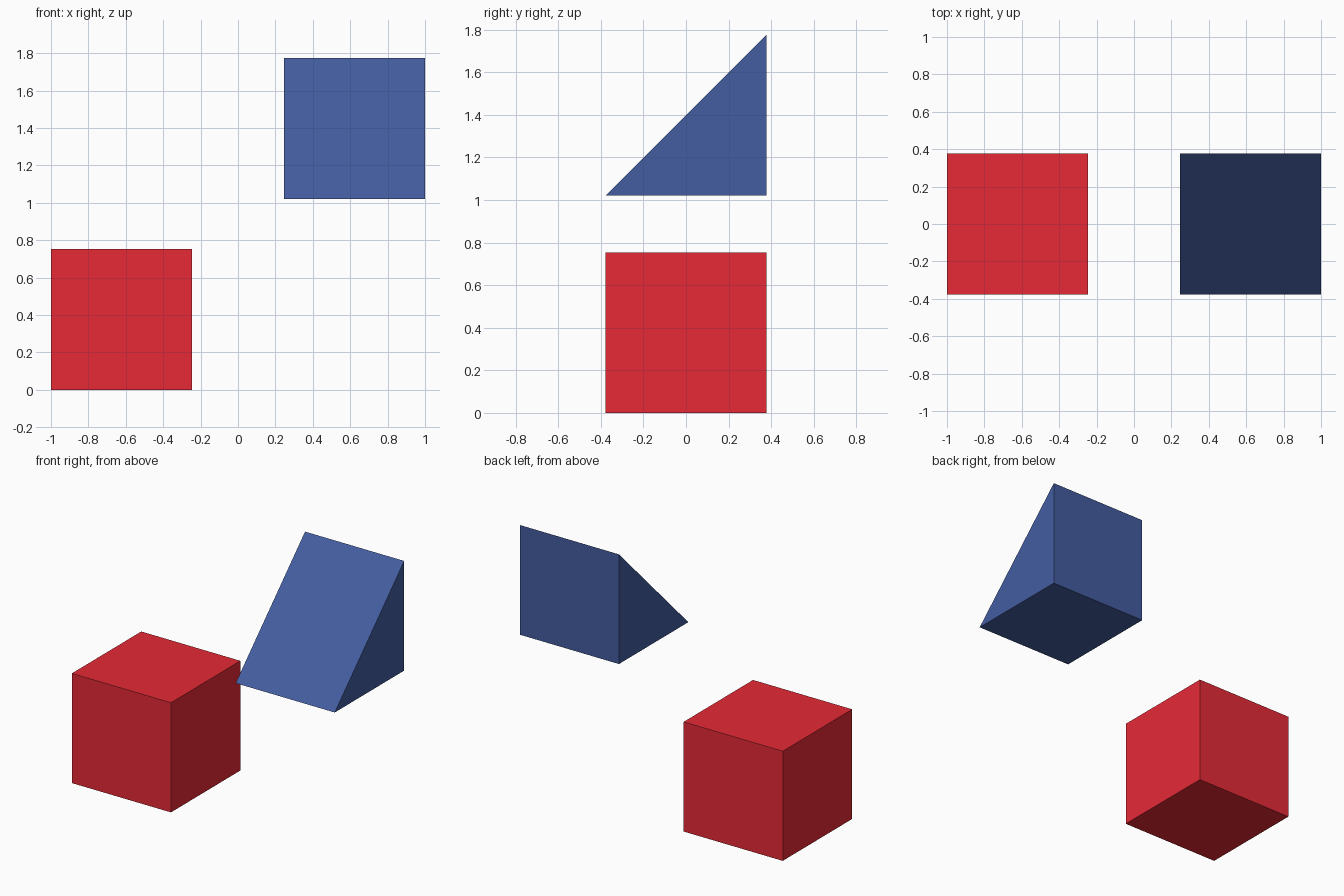
import bpy
import bmesh

if "Cube" in bpy.data.objects:
    bpy.data.objects.remove(bpy.data.objects["Cube"])

S = 0.754      # edge length shared by both blocks
H = S / 2


def paint(obj, name, rgb):
    mat = bpy.data.materials.new(name)
    mat.diffuse_color = (*rgb, 1.0)
    mat.use_nodes = True
    mat.node_tree.nodes["Principled BSDF"].inputs["Base Color"].default_value = mat.diffuse_color
    obj.data.materials.append(mat)


def extruded_block(name, profile, x0, z0):
    """Extrude a (y, z) side profile along x by the block size."""
    bm = bmesh.new()
    side = bm.faces.new([bm.verts.new((x0, y, z0 + z)) for y, z in profile])
    ext = bmesh.ops.extrude_face_region(bm, geom=[side], use_keep_orig=True)
    moved = [v for v in ext["geom"] if isinstance(v, bmesh.types.BMVert)]
    bmesh.ops.translate(bm, verts=moved, vec=(S, 0, 0))
    bmesh.ops.recalc_face_normals(bm, faces=bm.faces)
    mesh = bpy.data.meshes.new(name)
    bm.to_mesh(mesh)
    bm.free()
    obj = bpy.data.objects.new(name, mesh)
    bpy.context.collection.objects.link(obj)
    return obj


# Red cube on the ground at the left
cube = extruded_block("cube_block", [(-H, 0), (H, 0), (H, S), (-H, S)], -1, 0)
paint(cube, "red", (0.79, 0.023, 0.037))

# Blue wedge raised at the right, sloping down to the front
wedge = extruded_block("wedge_block", [(-H, 0), (H, 0), (H, S)], 1 - S, 1.02)
paint(wedge, "blue", (0.056, 0.11, 0.355))
